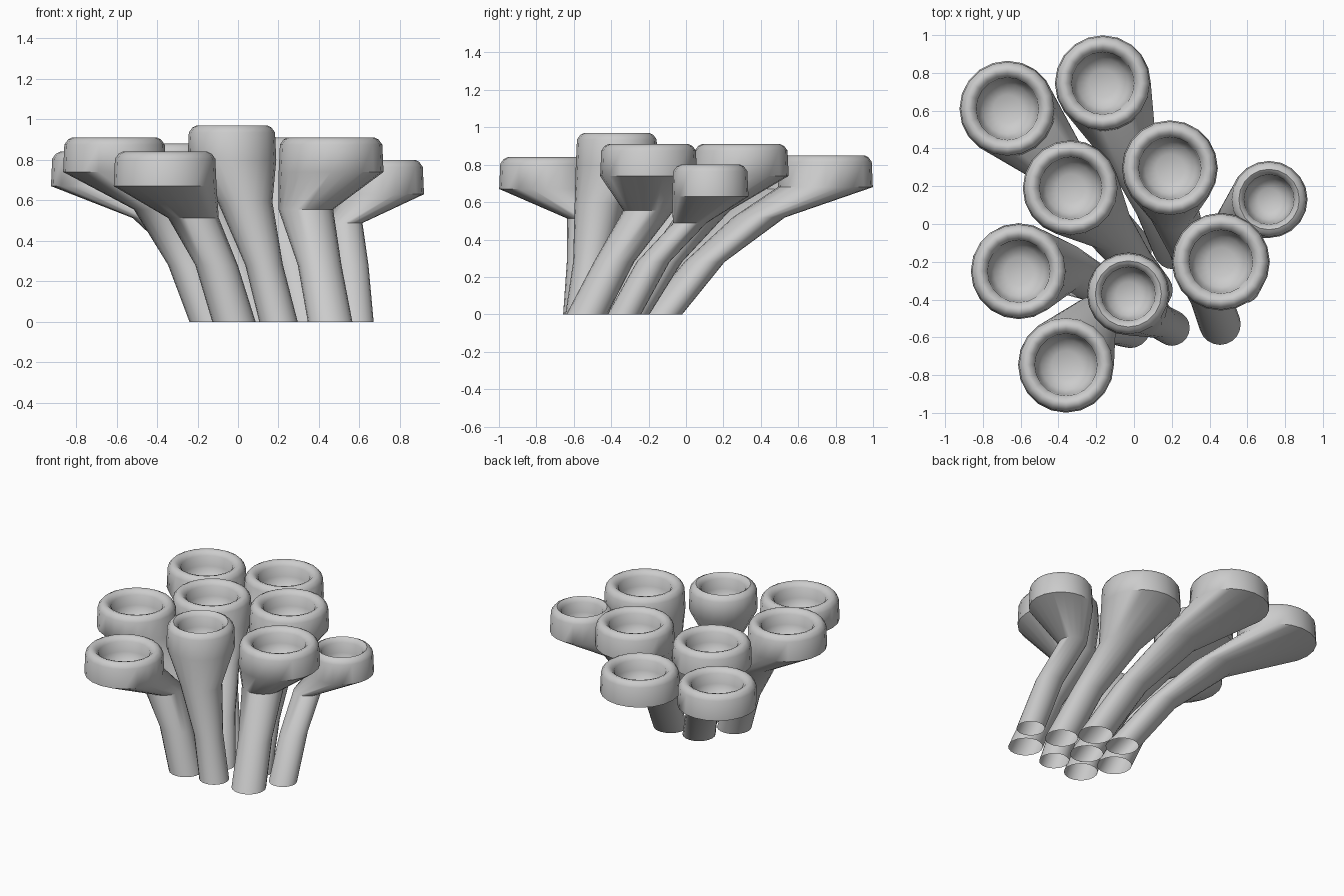
import bpy, bmesh, math

if "Cube" in bpy.data.objects:
    bpy.data.objects.remove(bpy.data.objects["Cube"])

SIDES = 20

# base (x, y, radius), knee (x, y, radius), cup (x, y, rim height, radius)
TUBES = [
    ((-0.01, -0.13, .105), (-0.38, 0.31, .14), (-0.67, 0.61, 0.84, .25)),
    ((0.21, -0.13, .11), (-0.02, 0.39, .14), (-0.165, 0.745, 0.85, .25)),
    ((0.35, -0.30, .105), (0.20, 0.10, .135), (0.19, 0.295, 0.91, .25)),
    ((0.58, -0.33, .09), (0.525, 0.02, .09), (0.715, 0.13, 0.80, .20)),
    ((0.10, -0.35, .105), (-0.15, 0.00, .135), (-0.335, 0.19, 0.88, .25)),
    ((-0.13, -0.35, .11), (-0.38, -0.23, .135), (-0.61, -0.25, 0.91, .25)),
    ((0.20, -0.55, .095), (0.035, -0.46, .135), (-0.03, -0.37, 0.97, .215)),
    ((0.455, -0.53, .11), (0.335, -0.20, .135), (0.46, -0.20, 0.91, .255)),
    ((-0.02, -0.55, .107), (-0.22, -0.51, .125), (-0.36, -0.745, 0.84, .25)),
]


def build_tube(name, base, knee, cup):
    bx, by, br = base
    kx, ky, kr = knee
    cx, cy, h, r = cup
    # bent stem: open base, first bend, knee
    rings = [(bx, by, 0, br),
             (bx + .43 * (kx - bx), by + .44 * (ky - by), .28, br * .98),
             (kx, ky, h * .61, kr)]
    # cup: wall, rounded rim, hollow bowl
    hole = r * .66
    for dz, rr in [(-.17, r + .004), (-.035, r - .002), (-.01, r - .02), (0, r - .04),
                   (-.006, r * .76), (-.03, hole), (-.10, hole * .97),
                   (-.16, hole * .8), (-.19, hole * .45)]:
        rings.append((cx, cy, h + dz, rr))
    bm = bmesh.new()
    loops = []
    for x, y, z, rr in rings:
        loops.append([bm.verts.new((x + rr * math.cos(2 * math.pi * i / SIDES),
                                    y + rr * math.sin(2 * math.pi * i / SIDES), z))
                      for i in range(SIDES)])
    for a, b in zip(loops, loops[1:]):
        for i in range(SIDES):
            j = (i + 1) % SIDES
            bm.faces.new((a[i], a[j], b[j], b[i]))
    bm.faces.new(loops[-1])
    mesh = bpy.data.meshes.new(name)
    bm.to_mesh(mesh)
    bm.free()
    ob = bpy.data.objects.new(name, mesh)
    bpy.context.collection.objects.link(ob)
    return ob


# cluster of nine cupped tubes
for n, (base, knee, cup) in enumerate(TUBES):
    ob = build_tube(f"cupped_tube_{n + 1}", base, knee, cup)
    bpy.ops.object.select_all(action='DESELECT')
    ob.select_set(True)
    bpy.context.view_layer.objects.active = ob
    bpy.ops.object.shade_smooth_by_angle(angle=math.radians(50))
